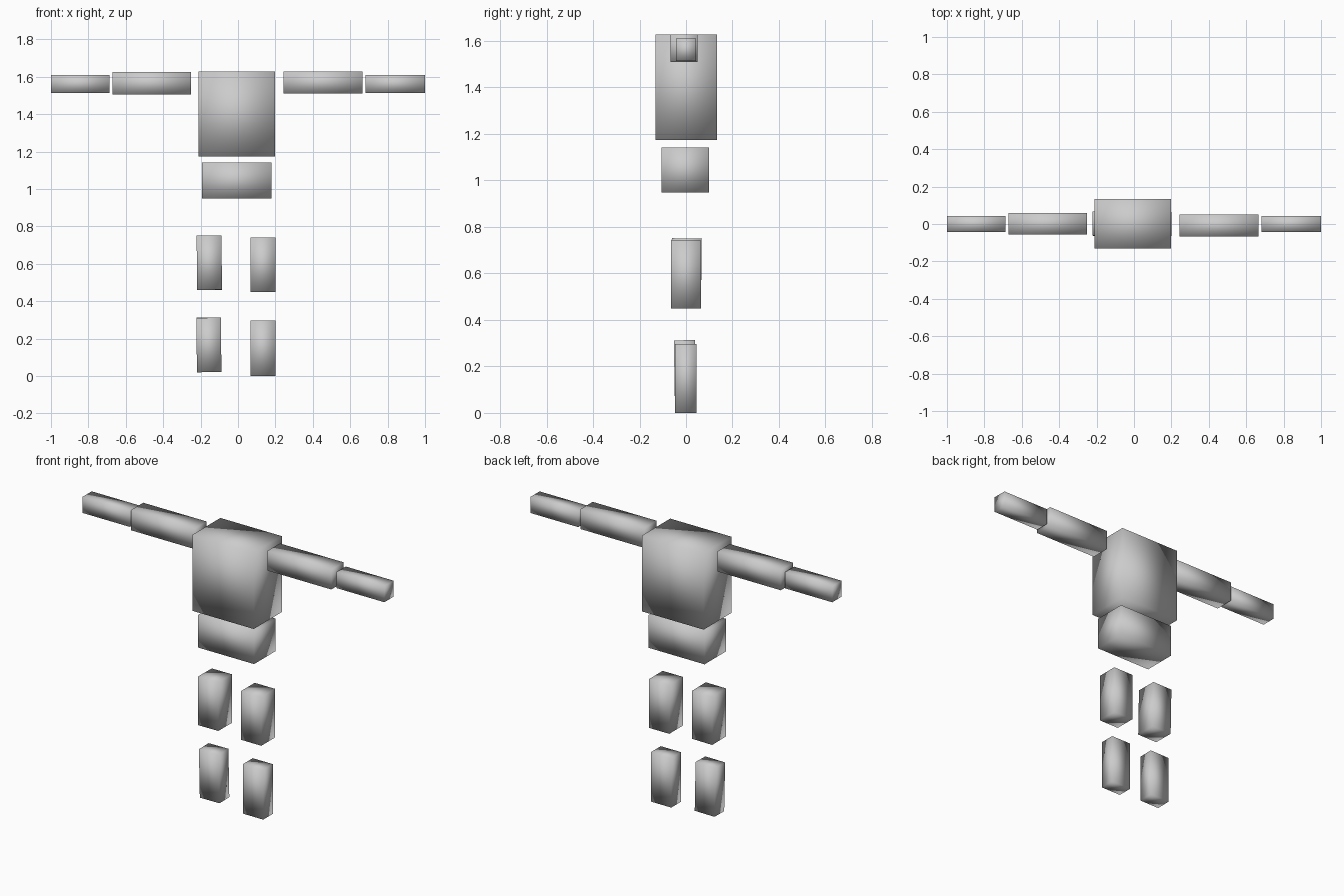
import bpy
from math import radians
from mathutils import Euler

cube = bpy.data.objects.get("Cube")
if cube:
    bpy.data.objects.remove(cube, do_unlink=True)

grey = bpy.data.materials.new("plain_grey")
grey.use_nodes = True
colour = (0.6, 0.6, 0.6, 1)
grey.diffuse_color = colour
grey.node_tree.nodes["Principled BSDF"].inputs["Base Color"].default_value = colour


def block(name, x, y, z, tilt=(0, 0)):
    """Smooth-shaded box spanning the x, y and z ranges, tilted in degrees."""
    spans = (x, y, z)
    bpy.ops.mesh.primitive_cube_add(size=1, location=[(a + b) / 2 for a, b in spans])
    part = bpy.context.object
    part.name = name
    part.scale = [b - a for a, b in spans]
    part.rotation_euler = Euler((radians(tilt[0]), radians(tilt[1]), 0))
    part.data.materials.append(grey)
    bpy.ops.object.transform_apply(location=False, rotation=False, scale=True)
    bpy.ops.object.shade_smooth()


# Body
block("torso", (-0.21, 0.197), (-0.132, 0.133), (1.173, 1.628))
block("pelvis", (-0.193, 0.18), (-0.105, 0.1), (0.948, 1.142))

# Arms
block("left_upper_arm", (0.242, 0.665), (-0.067, 0.05), (1.51, 1.628))
block("right_upper_arm", (-0.67, -0.25), (-0.057, 0.06), (1.504, 1.624))
block("left_forearm", (0.683, 1.0), (-0.043, 0.044), (1.514, 1.61))
block("right_forearm", (-1.0, -0.686), (-0.043, 0.044), (1.514, 1.61))

# Legs
block("left_thigh", (0.066, 0.2), (-0.065, 0.064), (0.449, 0.741))
block("right_thigh", (-0.22, -0.087), (-0.063, 0.066), (0.46, 0.75), (-0.7, -0.5))
block("left_shin", (0.066, 0.2), (-0.047, 0.045), (0.0, 0.297))
block("right_shin", (-0.221, -0.09), (-0.05, 0.042), (0.021, 0.312), (1, -0.5))
